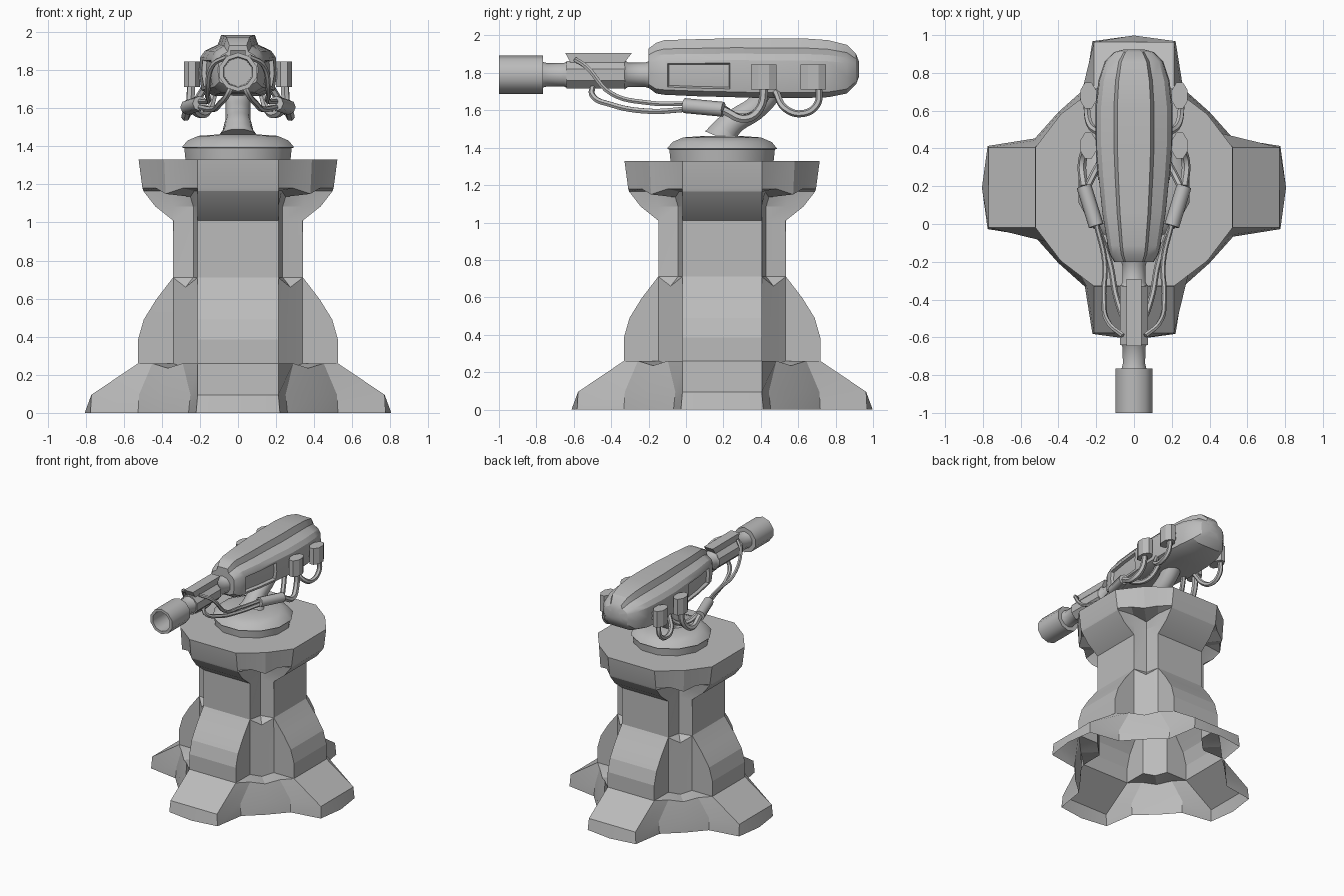
import bpy, bmesh, math
from mathutils import Vector

if "Cube" in bpy.data.objects:
    bpy.data.objects.remove(bpy.data.objects["Cube"])

CY = 0.193  # pedestal axis in y
grey = bpy.data.materials.new("plain_grey")
grey.diffuse_color = (0.5, 0.5, 0.5, 1)
grey.use_nodes = True
grey.node_tree.nodes["Principled BSDF"].inputs["Base Color"].default_value = grey.diffuse_color


def finish(name, bm, smooth=None):
    bmesh.ops.recalc_face_normals(bm, faces=bm.faces)
    me = bpy.data.meshes.new(name)
    bm.to_mesh(me)
    bm.free()
    ob = bpy.data.objects.new(name, me)
    bpy.context.collection.objects.link(ob)
    me.materials.append(grey)
    if smooth:
        bpy.ops.object.select_all(action='DESELECT')
        ob.select_set(True)
        bpy.context.view_layer.objects.active = ob
        bpy.ops.object.shade_smooth_by_angle(angle=math.radians(smooth))
    return ob


def loft(rings, cap_start=True, cap_end=True):
    """Closed rings with equal point counts, joined by quads."""
    bm = bmesh.new()
    vs = [[bm.verts.new(p) for p in r] for r in rings]
    n = len(vs[0])
    for a, b in zip(vs, vs[1:]):
        for i in range(n):
            j = (i + 1) % n
            bm.faces.new((a[i], a[j], b[j], b[i]))
    if cap_start:
        bm.faces.new(vs[0])
    if cap_end:
        bm.faces.new(vs[-1])
    return bm


def circle_y(y, r, n, z=1.79, flat=True):
    off = math.pi / n if flat else 0
    return [(r * math.cos(2 * math.pi * i / n + off), y,
             z + r * math.sin(2 * math.pi * i / n + off)) for i in range(n)]


def circle_z(z, r, n, cx=0, cy=CY, ry=None):
    return [(cx + r * math.cos(2 * math.pi * (i + .5) / n),
             cy + (ry or r) * math.sin(2 * math.pi * (i + .5) / n), z) for i in range(n)]


def tube(name, pts, radii, sides=2):
    cu = bpy.data.curves.new(name, 'CURVE')
    cu.dimensions = '3D'
    cu.bevel_depth = 1.0
    cu.bevel_resolution = sides
    cu.resolution_u = 6
    cu.use_fill_caps = True
    sp = cu.splines.new('BEZIER')
    sp.bezier_points.add(len(pts) - 1)
    for k, (bp, p) in enumerate(zip(sp.bezier_points, pts)):
        bp.co = p
        bp.handle_left_type = bp.handle_right_type = 'AUTO'
        bp.radius = radii[k] if isinstance(radii, (list, tuple)) else radii
    cu.materials.append(grey)
    ob = bpy.data.objects.new(name, cu)
    bpy.context.collection.objects.link(ob)
    bpy.ops.object.select_all(action='DESELECT')
    ob.select_set(True)
    bpy.context.view_layer.objects.active = ob
    bpy.ops.object.convert(target='MESH')
    bpy.ops.object.shade_smooth_by_angle(angle=math.radians(50))


# Pedestal: four-armed rings lofted upward, open underneath
def cross_ring(z, tip, bulge, w, ix, iy, d, dz):
    quad = [(tip + bulge, 0, 0), (tip, w, 0), (ix, iy, 0), (d, d, dz), (iy, ix, 0), (w, tip, 0)]
    ring = []
    for q in range(4):
        for x, y, o in quad:
            for _ in range(q):
                x, y = -y, x
            ring.append((x, y + CY, z + o))
    return ring


levels = [
    (0.00, .775, .03, .22, .525, .26, .40, 0),
    (.095, .77, 0, .212, .52, .25, .395, 0),
    (.26, .525, 0, .212, .45, .29, .37, -.025),
    (.26, .525, 0, .212, .34, .212, .275, -.025),
    (.385, .525, 0, .212, .34, .212, .275, 0),
    (.49, .495, 0, .212, .34, .212, .275, 0),
    (.595, .43, 0, .212, .34, .212, .275, 0),
    (.71, .342, 0, .212, .34, .213, .275, -.05),
    (.712, .341, 0, .212, .34, .213, .235, 0),
    (1.01, .341, 0, .212, .34, .213, .235, 0),
    (1.085, .435, 0, .212, .34, .213, .235, 0),
    (1.165, .497, 0, .212, .36, .23, .25, -.03),
    (1.18, .502, 0, .212, .43, .29, .38, -.03),
    (1.33, .522, 0, .212, .455, .30, .388, 0),
]
finish("pedestal", loft([cross_ring(*l) for l in levels], cap_start=False), 15)

# Turntable and bent neck
finish("turntable", loft([circle_z(z, r, 12) for z, r in
       [(1.325, .285), (1.39, .292), (1.395, .305), (1.43, .275), (1.455, .215), (1.462, .11)]]), 35)
tube("neck", [(0, .19, 1.45), (0, .205, 1.485), (0, .26, 1.54), (0, .38, 1.62), (0, .47, 1.74)],
     [.105, .08, .066, .066, .075], 3)

# Gun housing: one cross-section scaled along its length
half = [(.43, 1), (.52, .84), (.85, .74), (.97, .63), (1, .35), (.93, .09), (.6, 0)]
section = half + [(-u, v) for u, v in reversed(half)]
stations = [(-.20, .105, 1.72, 1.93), (-.16, .13, 1.69, 1.96), (-.115, .142, 1.683, 1.975),
            (.06, .172, 1.675, 1.98), (.25, .192, 1.67, 1.985), (.42, .205, 1.665, 1.985),
            (.62, .205, 1.665, 1.985), (.76, .188, 1.67, 1.975), (.86, .155, 1.69, 1.95),
            (.91, .105, 1.74, 1.90), (.925, .05, 1.78, 1.86)]
bm = loft([[(u * w, y, zb + v * (zt - zb)) for u, v in section] for y, w, zb, zt in stations])
bmesh.ops.recalc_face_normals(bm, faces=bm.faces)
for s in (1, -1):  # recessed side panels
    panel = []
    for f in bm.faces:
        c = f.calc_center_median()
        if -.115 < c.y < .25 and 1.69 < c.z < 1.865 and c.x * s > .1 and abs(f.normal.x) > .8:
            panel.append(f)
    bmesh.ops.inset_region(bm, faces=panel, thickness=.016, depth=0, use_even_offset=True)
    bmesh.ops.inset_region(bm, faces=panel, thickness=.006, depth=-.022, use_even_offset=True)
finish("housing", bm, 28)

# Barrel, receiver block and hollow muzzle
finish("barrel", loft([circle_y(y, r, 10) for y, r in
       [(-.19, .075), (-.22, .065), (-.31, .065), (-.33, .08)]]), 40)
finish("receiver", loft([circle_y(y, r, 8) for y, r in [(-.325, .08), (-.64, .08)]]))
finish("barrel_tip", loft([circle_y(y, r, 10) for y, r in
       [(-.63, .075), (-.65, .064), (-.74, .062), (-.77, .07)]]), 40)
finish("muzzle", loft([circle_y(y, r, 10) for y, r in
       [(-.765, .05), (-.765, .102), (-1.0, .102), (-1.0, .08), (-.80, .075)]]), 40)

# Sight rail on the receiver
finish("sight_rail", loft([[(-.04, a, z), (.04, a, z), (.04, b, z), (-.04, b, z)]
                           for z, a, b in [(1.84, -.615, -.33), (1.86, -.62, -.325), (1.905, -.645, -.29)]]))

for s, side in ((1, "right"), (-1, "left")):
    # Side canisters with short brackets into the housing
    for k, y in (("front", .415), ("rear", .68)):
        finish(f"canister_{k}_{side}",
               loft([circle_z(z, .046, 8, s * .242, y, .074) for z in (1.712, 1.845)]))
        finish(f"bracket_{k}_{side}",
               loft([[(s * x, y - .035, 1.75), (s * x, y + .035, 1.75),
                      (s * x, y + .035, 1.81), (s * x, y - .035, 1.81)] for x in (.15, .23)]))
    # Cable coupling under the housing
    a, b = Vector((s * .265, .20, 1.605)), Vector((s * .20, -.01, 1.625))
    tube(f"coupling_{side}", [a, b], .04, 2)
    # Cables
    cables = {
        "feed": ([(.245, .42, 1.73), (.255, .395, 1.61), (.275, .32, 1.555), (.265, .20, 1.60)], .023),
        "upper": ([(.2, 0, 1.635), (.155, -.2, 1.64), (.16, -.40, 1.69),
                   (.13, -.53, 1.83), (.06, -.59, 1.87)], .014),
        "lower": ([(.2, 0, 1.605), (.13, -.2, 1.595), (.09, -.4, 1.63),
                   (.05, -.50, 1.68), (.03, -.50, 1.73)], .016),
        "rear": ([(.245, .71, 1.73), (.25, .70, 1.63), (.25, .62, 1.582),
                  (.235, .53, 1.61), (.18, .48, 1.70)], .019),
        "inner": ([(.245, .2, 1.61), (.21, .27, 1.57), (.16, .36, 1.58), (.12, .44, 1.69)], .019),
    }
    for k, (pts, r) in cables.items():
        tube(f"cable_{k}_{side}", [(s * x, y, z) for x, y, z in pts], r, 1)
